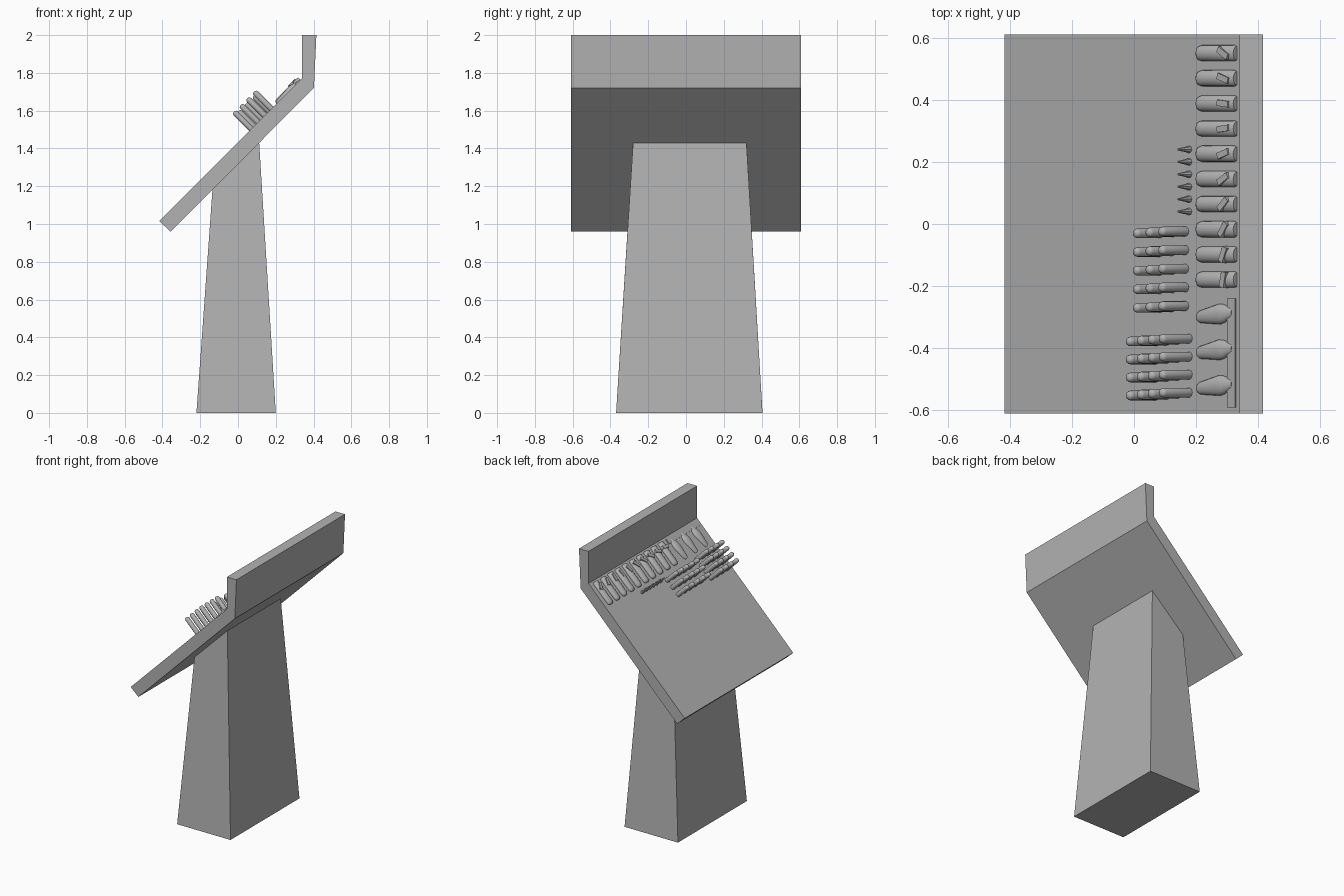
import bpy, bmesh, math
from mathutils import Matrix, Vector

if "Cube" in bpy.data.objects:
    bpy.data.objects.remove(bpy.data.objects["Cube"], do_unlink=True)

grey = bpy.data.materials.new("console_grey")
grey.use_nodes = True
COLOUR = (0.45, 0.45, 0.45, 1)
grey.diffuse_color = COLOUR
grey.node_tree.nodes["Principled BSDF"].inputs["Base Color"].default_value = COLOUR

# Frame of the sloping desk: x up the slope, y across, z out of the surface
SLOPE = Matrix.Translation((0, 0, 1.432)) @ Matrix.Rotation(-math.pi / 4, 4, 'Y')


def finish(name, bm, matrix=None, smooth=False):
    bmesh.ops.recalc_face_normals(bm, faces=bm.faces)
    mesh = bpy.data.meshes.new(name)
    bm.to_mesh(mesh)
    bm.free()
    mesh.materials.append(grey)
    ob = bpy.data.objects.new(name, mesh)
    bpy.context.collection.objects.link(ob)
    if matrix:
        ob.matrix_world = matrix
    if smooth:
        bpy.ops.object.select_all(action='DESELECT')
        ob.select_set(True)
        bpy.context.view_layer.objects.active = ob
        bpy.ops.object.shade_smooth_by_angle(angle=math.radians(40))
    return ob


def loft(name, ring_a, ring_b, matrix=None):
    """Closed solid between two matching rings."""
    bm = bmesh.new()
    a = [bm.verts.new(p) for p in ring_a]
    b = [bm.verts.new(p) for p in ring_b]
    bm.faces.new(a)
    bm.faces.new(b)
    for i in range(len(a)):
        j = (i + 1) % len(a)
        bm.faces.new((a[i], a[j], b[j], b[i]))
    return finish(name, bm, matrix)


def lathe(name, profile, matrix, sides=16):
    """Turn (radius, height) pairs about local z."""
    bm = bmesh.new()
    rings = [[bm.verts.new((r * math.cos(t), r * math.sin(t), h))
              for t in (math.tau * k / sides for k in range(sides))] for r, h in profile]
    bm.faces.new(rings[0])
    bm.faces.new(rings[-1])
    for lo, hi in zip(rings, rings[1:]):
        for k in range(sides):
            m = (k + 1) % sides
            bm.faces.new((lo[k], lo[m], hi[m], hi[k]))
    return finish(name, bm, matrix, True)


def box(name, lo, hi, matrix):
    ring = [(lo[0], lo[1]), (hi[0], lo[1]), (hi[0], hi[1]), (lo[0], hi[1])]
    return loft(name, [(x, y, lo[2]) for x, y in ring], [(x, y, hi[2]) for x, y in ring], matrix)


# Sloping desk with upright back board
desk = [(-0.417, 1.015), (-0.357, 0.96), (0.402, 1.72), (0.415, 2.0), (0.34, 2.0), (0.34, 1.772)]
loft("desk", [(x, -0.61, z) for x, z in desk], [(x, 0.61, z) for x, z in desk])

# Tapered pedestal, cut along the underside of the desk
loft("pedestal",
     [(-0.22, -0.37, 0), (0.2, -0.37, 0), (0.2, 0.405, 0), (-0.22, 0.405, 0)],
     [(-0.135, -0.296, 1.185), (0.112, -0.28, 1.432), (0.112, 0.32, 1.432), (-0.135, 0.335, 1.185)])


# Two banks of levers standing out of the desk
def lever_bank(name, rows, start, step, count, height):
    r = 0.0155
    profile = [(r, -0.005), (r, height - 0.012), (r * 0.8, height - 0.004), (r * 0.4, height)]
    for i, y in enumerate(rows):
        for k in range(count):
            pos = Matrix.Translation((start + k * step, y + 0.003 * k, 0))
            lathe(f"{name}_{i}_{k}", profile, SLOPE @ pos)


lever_bank("upper_lever", [-0.03 - 0.06 * i for i in range(5)], 0.118, 0.058, 3, 0.115)
lever_bank("lower_lever", [-0.378 - 0.058 * i for i in range(4)], 0.1, 0.05, 4, 0.129)

# Row of rounded switches lying up the slope, each with a small toggle
for i in range(10):
    y = 0.55 - 0.081 * i
    place = SLOPE @ Matrix.Translation((0.29, y, 0)) @ Matrix.Diagonal((1, 1, 0.75, 1))
    place = place @ Matrix.Rotation(math.pi / 2, 4, 'Y')
    lathe(f"switch_{i}", [(0.013, 0), (0.022, 0.007), (0.026, 0.02), (0.026, 0.17), (0.022, 0.178)], place)
    turn = Matrix.Rotation(math.radians(-30 + 12 * i), 4, 'Z')
    box(f"toggle_{i}", (-0.025, -0.01, 0), (0.025, 0.01, 0.024),
        SLOPE @ Matrix.Translation((0.425, y, 0)) @ turn)

# Tapered handles and their backing strip
for i in range(3):
    place = SLOPE @ Matrix.Translation((0.29, -0.3 - 0.115 * i, 0)) @ Matrix.Rotation(0.1, 4, 'Z')
    place = place @ Matrix.Diagonal((1, 1, 0.6, 1)) @ Matrix.Rotation(math.pi / 2, 4, 'Y')
    lathe(f"handle_{i}", [(0.012, 0), (0.02, 0.012), (0.033, 0.1), (0.03, 0.12), (0.014, 0.16)], place)
box("backing_strip", (0.43, -0.59, 0), (0.465, -0.24, 0.006), SLOPE)

# Small pointed indicators
for i in range(6):
    lathe(f"indicator_{i}", [(0.012, -0.002), (0.003, 0.052)],
          SLOPE @ Matrix.Translation((0.252, 0.24 - 0.04 * i, 0)), 8)
